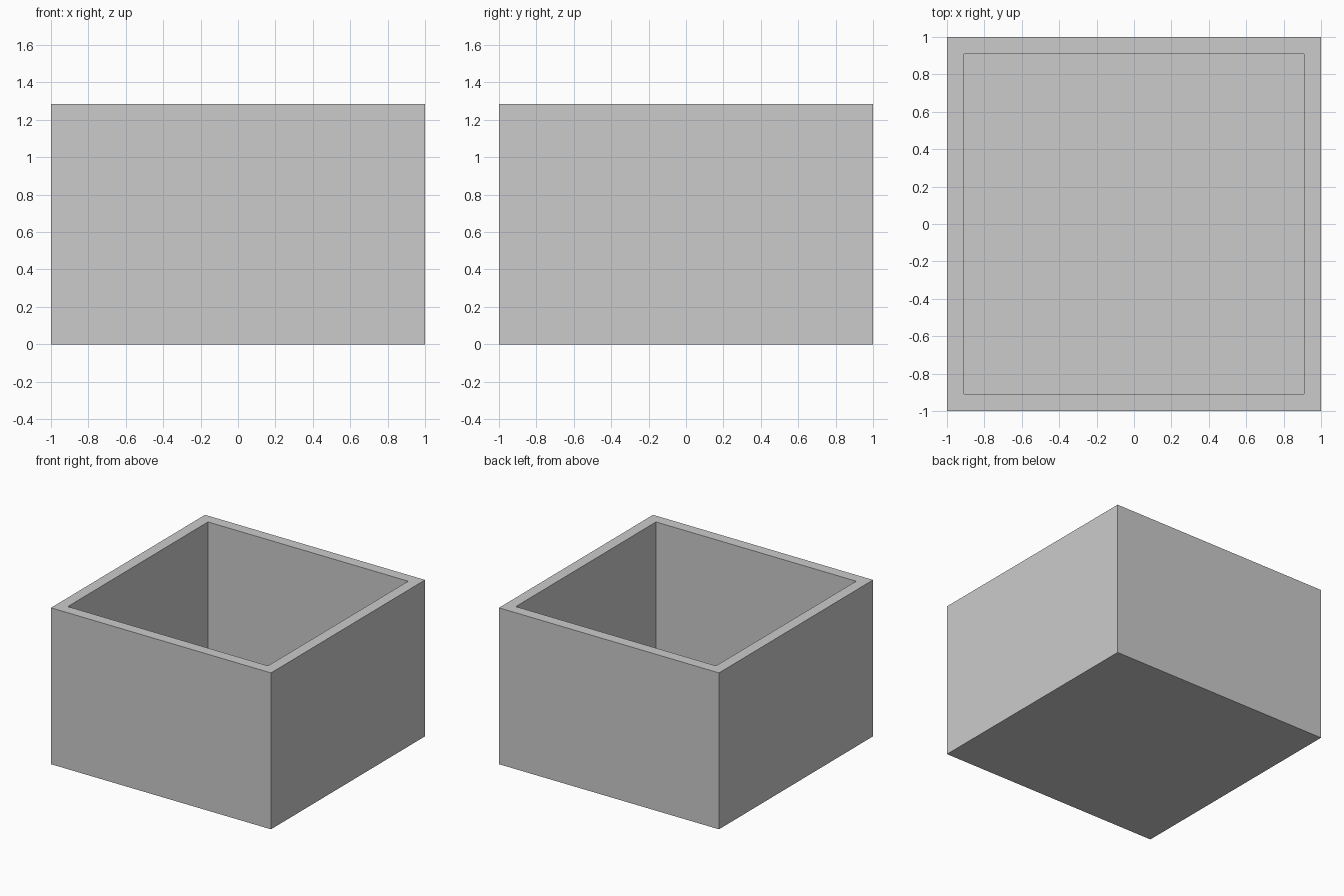
import bpy
import bmesh

if "Cube" in bpy.data.objects:
    bpy.data.objects.remove(bpy.data.objects["Cube"])

SIZE, HEIGHT, WALL = 2.0, 1.285, 0.09

# Open-topped square box: solid block with the top inset and pushed down
bm = bmesh.new()
bmesh.ops.create_cube(bm, size=1.0)
bmesh.ops.scale(bm, vec=(SIZE, SIZE, HEIGHT), verts=bm.verts)
bmesh.ops.translate(bm, vec=(0, 0, HEIGHT / 2), verts=bm.verts)
bm.normal_update()

# Rim, then the cavity down to a floor as thick as the walls
top = next(f for f in bm.faces if f.normal.z > 0.9)
bmesh.ops.inset_region(bm, faces=[top], thickness=WALL, use_even_offset=True)
cavity = bmesh.ops.extrude_discrete_faces(bm, faces=[top])["faces"][0]
bmesh.ops.translate(bm, vec=(0, 0, WALL - HEIGHT), verts=cavity.verts)
bmesh.ops.recalc_face_normals(bm, faces=bm.faces)

mesh = bpy.data.meshes.new("open_box")
bm.to_mesh(mesh)
bm.free()
bpy.context.collection.objects.link(bpy.data.objects.new("open_box", mesh))
